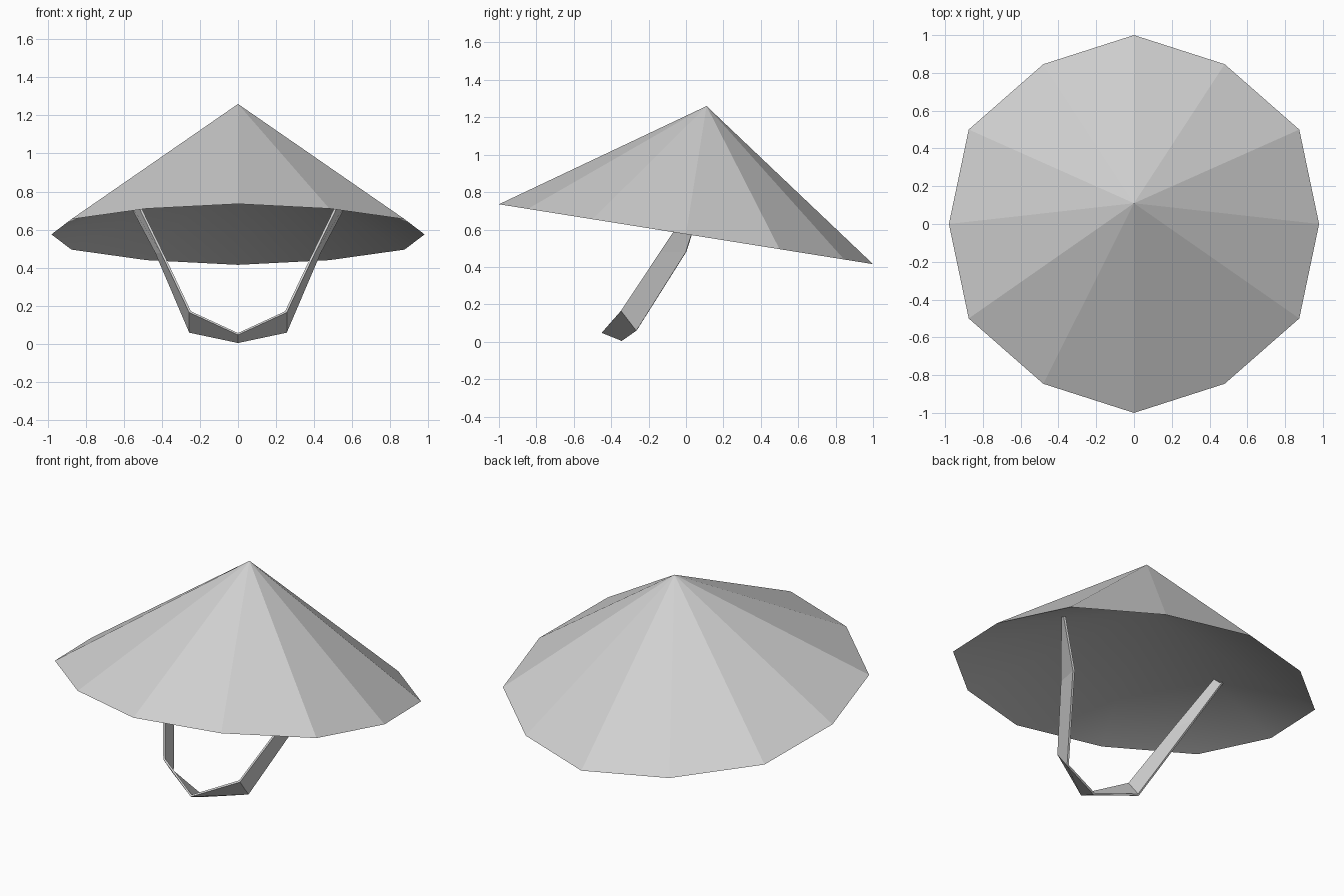
import bpy
import bmesh

cube = bpy.data.objects.get("Cube")
if cube:
    bpy.data.objects.remove(cube)

grey = bpy.data.materials.new("light_grey")
grey.use_nodes = True
GREY = (0.64, 0.64, 0.64, 1)
grey.diffuse_color = GREY
grey.node_tree.nodes["Principled BSDF"].inputs["Base Color"].default_value = GREY


def add_object(name, bm):
    mesh = bpy.data.meshes.new(name)
    bm.to_mesh(mesh)
    bm.free()
    mesh.materials.append(grey)
    obj = bpy.data.objects.new(name, mesh)
    bpy.context.collection.objects.link(obj)
    return obj


# Twelve-sided rim, counter-clockwise, tilted down towards the back
quarter = [(0.98, 0), (0.875, 0.5), (0.48, 0.846)]
half = quarter + [(0, 1)] + [(-x, y) for x, y in reversed(quarter[1:])]
outline = half + [(-x, -y) for x, y in half]
rim = [(x, y, 0.575 - 0.16 * y) for x, y in outline]


def add_cone(name, apex, inward=False):
    """Open fan of triangles from the rim to an apex."""
    bm = bmesh.new()
    ring = [bm.verts.new(p) for p in rim]
    tip = bm.verts.new(apex)
    for i, v in enumerate(ring):
        tri = [v, ring[(i + 1) % len(ring)], tip]
        face = bm.faces.new(tri[::-1] if inward else tri)
        face.smooth = inward
    return add_object(name, bm)


# Faceted outside and shallower, smooth lining
add_cone("hat_outside", (0, 0.11, 1.26))
add_cone("hat_lining", (0, 0.08, 0.98), inward=True)

# Chin strap: front and back edges of a ribbon from chin to lining
ribbon = [
    ((0, -0.447, 0.052), (0, -0.34, 0.009)),
    ((0.252, -0.345, 0.168), (0.252, -0.263, 0.062)),
    ((0.40, -0.138, 0.48), (0.43, 0.0, 0.48)),
    ((0.55, 0.07, 0.79), (0.595, 0.10, 0.79)),
]
bm = bmesh.new()
rows = [[bm.verts.new(p) for p in row] for row in ribbon]
for (a, b), (c, d) in zip(rows, rows[1:]):
    bm.faces.new((a, b, d, c))
strap = add_object("chin_strap", bm)
mirror = strap.modifiers.new("mirror", 'MIRROR')
mirror.use_clip = True
solid = strap.modifiers.new("thickness", 'SOLIDIFY')
solid.thickness = 0.012
solid.offset = 0
